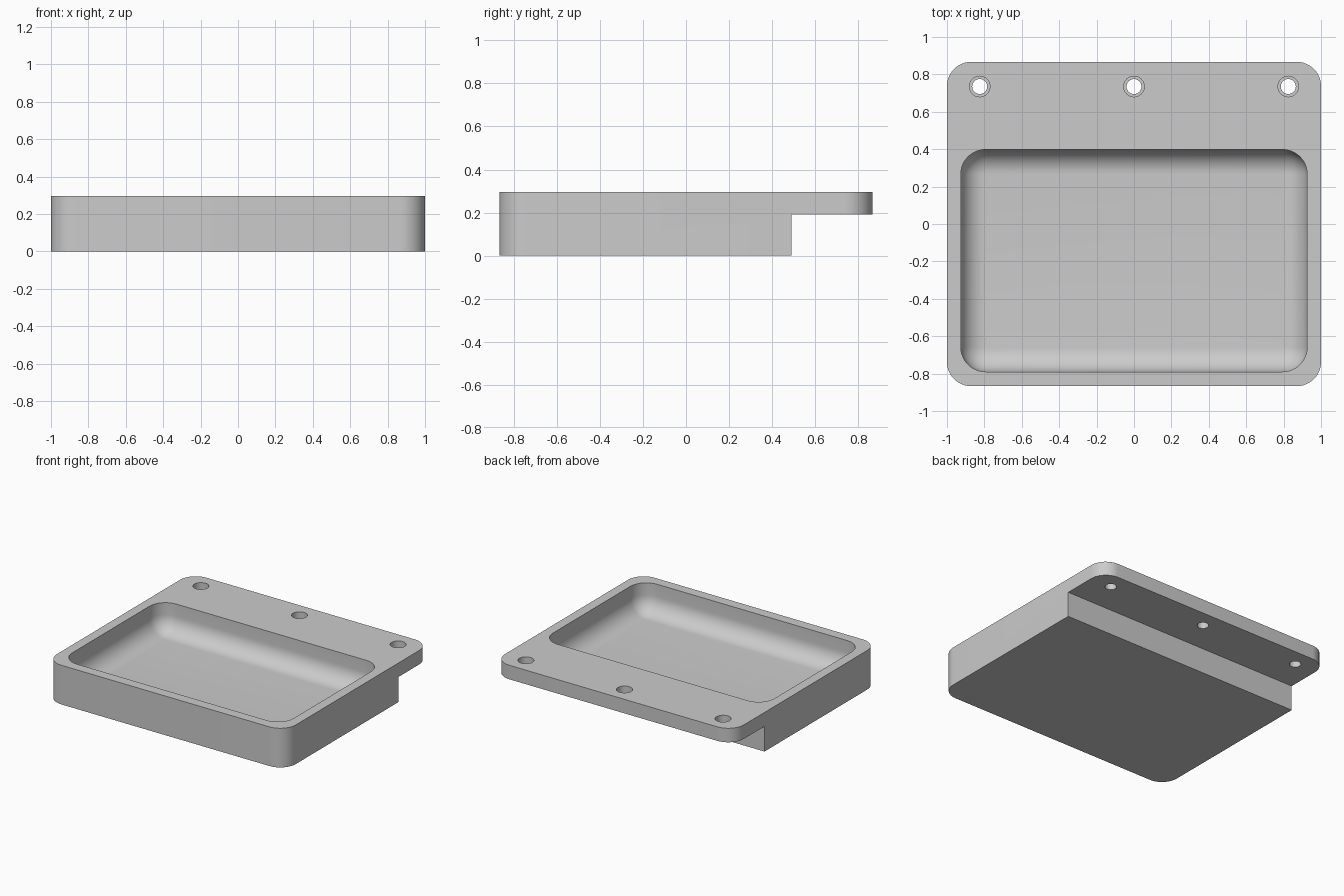
import bpy, bmesh, math

if "Cube" in bpy.data.objects:
    bpy.data.objects.remove(bpy.data.objects["Cube"], do_unlink=True)

HEIGHT, LIP_Z, LIP_Y = 0.296, 0.19, 0.49
FLOOR_Z, FILLET = 0.075, 0.13

grey = bpy.data.materials.new("plain grey")
grey.use_nodes = True
grey.diffuse_color = (0.6, 0.6, 0.6, 1)
grey.node_tree.nodes["Principled BSDF"].inputs["Base Color"].default_value = grey.diffuse_color


def rounded_loop(x0, x1, y0, y1, r, steps=12):
    """Counter-clockwise outline of a rounded rectangle."""
    corners = [(x1 - r, y1 - r), (x0 + r, y1 - r), (x0 + r, y0 + r), (x1 - r, y0 + r)]
    points = []
    for i, (cx, cy) in enumerate(corners):
        for k in range(steps + 1):
            a = math.pi / 2 * (i + k / steps)
            points.append((cx + r * math.cos(a), cy + r * math.sin(a)))
    return points


def circle_loop(cx, cy, r, n=40):
    return [(cx + r * math.cos(math.tau * k / n), cy + r * math.sin(math.tau * k / n))
            for k in range(n)]


def loft(name, levels):
    """Solid through a stack of (outline, height) levels."""
    bm = bmesh.new()
    rings = [[bm.verts.new((x, y, z)) for x, y in loop] for loop, z in levels]
    for low, high in zip(rings, rings[1:]):
        for i in range(len(low)):
            j = (i + 1) % len(low)
            bm.faces.new((low[i], low[j], high[j], high[i]))
    bm.faces.new(rings[0][::-1])
    bm.faces.new(rings[-1])
    mesh = bpy.data.meshes.new(name)
    bm.to_mesh(mesh)
    bm.free()
    mesh.materials.append(grey)
    obj = bpy.data.objects.new(name, mesh)
    bpy.context.collection.objects.link(obj)
    return obj


def cut(body, cutter):
    """Subtract the cutter, then discard it."""
    cutter.hide_render = True
    mod = body.modifiers.new("cut", 'BOOLEAN')
    mod.operation, mod.solver, mod.object = 'DIFFERENCE', 'EXACT', cutter
    bpy.context.view_layer.objects.active = body
    bpy.ops.object.modifier_apply(modifier=mod.name)
    bpy.data.objects.remove(cutter, do_unlink=True)


# Outer block with rounded vertical corners
outline = rounded_loop(-1, 1, -0.867, 0.867, 0.13)
tray = loft("tray", [(outline, 0), (outline, HEIGHT)])

# Step under the rear mounting lip
step = [(-1.2, LIP_Y), (1.2, LIP_Y), (1.2, 1.2), (-1.2, 1.2)]
cut(tray, loft("lip_cutter", [(step, -0.2), (step, LIP_Z)]))

# Pocket with a rounded edge around its floor
levels = []
for k in range(11):
    a = math.pi / 2 * k / 10
    inset = FILLET * (1 - math.sin(a))
    radius = FILLET + 0.002 - inset
    levels.append((rounded_loop(-0.926 + inset, 0.926 - inset, -0.79 + inset, 0.398 - inset, radius),
                   FLOOR_Z + FILLET * (1 - math.cos(a))))
levels.append((levels[-1][0], HEIGHT + 0.1))
cut(tray, loft("pocket_cutter", levels))

# Three counterbored screw holes
for x in (-0.825, 0, 0.825):
    shaft, bore = circle_loop(x, 0.735, 0.04), circle_loop(x, 0.735, 0.055)
    cut(tray, loft("hole_cutter", [(shaft, 0.1), (shaft, HEIGHT - 0.055),
                                   (bore, HEIGHT - 0.055), (bore, HEIGHT + 0.1)]))

bpy.ops.object.select_all(action='DESELECT')
tray.select_set(True)
bpy.context.view_layer.objects.active = tray
bpy.ops.object.shade_smooth_by_angle(angle=math.radians(30))
